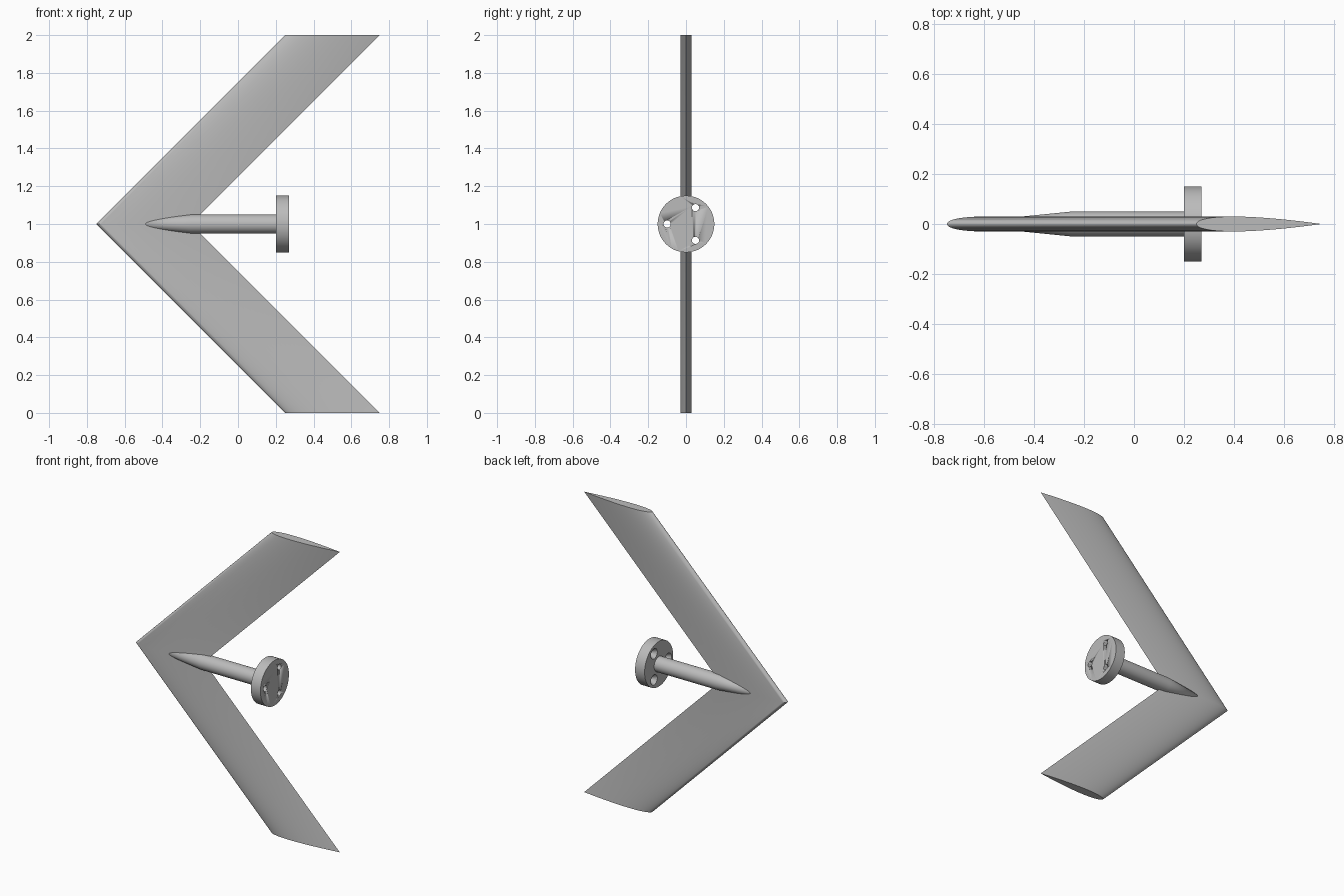
import bpy, bmesh, math
from mathutils import Matrix

if "Cube" in bpy.data.objects:
    bpy.data.objects.remove(bpy.data.objects["Cube"])

grey = bpy.data.materials.new("light_grey")
grey.diffuse_color = (0.5, 0.5, 0.5, 1)
grey.use_nodes = True
grey.node_tree.nodes["Principled BSDF"].inputs["Base Color"].default_value = grey.diffuse_color


def make_object(name, bm, angle=30):
    bmesh.ops.recalc_face_normals(bm, faces=bm.faces)
    mesh = bpy.data.meshes.new(name)
    bm.to_mesh(mesh)
    bm.free()
    mesh.materials.append(grey)
    ob = bpy.data.objects.new(name, mesh)
    bpy.context.collection.objects.link(ob)
    bpy.ops.object.select_all(action='DESELECT')
    ob.select_set(True)
    bpy.context.view_layer.objects.active = ob
    bpy.ops.object.shade_smooth_by_angle(angle=math.radians(angle))
    return ob


def lathe(name, profile, y=0, z=1, segments=64):
    """Revolve (x, radius) points about an axis along x."""
    bm = bmesh.new()
    rings = []
    for x, r in profile:
        if r == 0:
            rings.append([bm.verts.new((x, y, z))] * segments)
        else:
            rings.append([bm.verts.new((x, y + r * math.cos(a), z + r * math.sin(a)))
                          for a in (2 * math.pi * i / segments for i in range(segments))])
    for a, b in zip(rings, rings[1:]):
        for i in range(segments):
            j = (i + 1) % segments
            corners = list(dict.fromkeys((a[i], a[j], b[j], b[i])))
            bm.faces.new(corners)
    for ring, (x, r) in ((rings[0], profile[0]), (rings[-1], profile[-1])):
        if r > 0:
            bm.faces.new(ring)
    return make_object(name, bm)


# Swept wing: symmetric aerofoil lofted through lower tip, apex and upper tip
def half_thickness(t):
    return 0.6 * (0.2969 * math.sqrt(t) - 0.126 * t - 0.3516 * t**2
                  + 0.2843 * t**3 - 0.1036 * t**4)


CHORD, STEPS = 0.5, 28
ts = [(1 - math.cos(math.pi * i / STEPS)) / 2 for i in range(STEPS + 1)]
section = [(t * CHORD, half_thickness(t) * CHORD) for t in ts]
section[-1] = (CHORD, 0)
section += [(x, -y) for x, y in section[-2:0:-1]]

bm = bmesh.new()
loops = [[bm.verts.new((x + x0, y, z)) for x, y in section]
         for x0, z in ((0.25, 0), (-0.75, 1), (0.25, 2))]
for a, b in zip(loops, loops[1:]):
    for i in range(len(a)):
        j = (i + 1) % len(a)
        bm.faces.new((a[i], a[j], b[j], b[i]))
bm.faces.new(loops[0])
bm.faces.new(loops[-1])
make_object("swept_wing", bm)

# Sting rod with a long taper that fades into the wing
lathe("support_rod", [(-0.75, 0), (-0.25, 0.05), (0.23, 0.05)])

# Mounting flange with three countersunk bolt holes
flange = lathe("mounting_flange", [(0.2, 0.15), (0.27, 0.15)], segments=96)
for k in range(3):
    a = math.pi + k * 2 * math.pi / 3
    cutter = lathe(f"bolt_hole_cutter_{k + 1}",
                   [(0.19, 0.034), (0.2, 0.034), (0.225, 0.019), (0.29, 0.019)],
                   0.1 * math.cos(a), 1 + 0.1 * math.sin(a), 32)
    cutter.hide_render = True
    cutter.hide_set(True)
    cut = flange.modifiers.new("bolt_hole", 'BOOLEAN')
    cut.operation = 'DIFFERENCE'
    cut.solver = 'EXACT'
    cut.object = cutter
